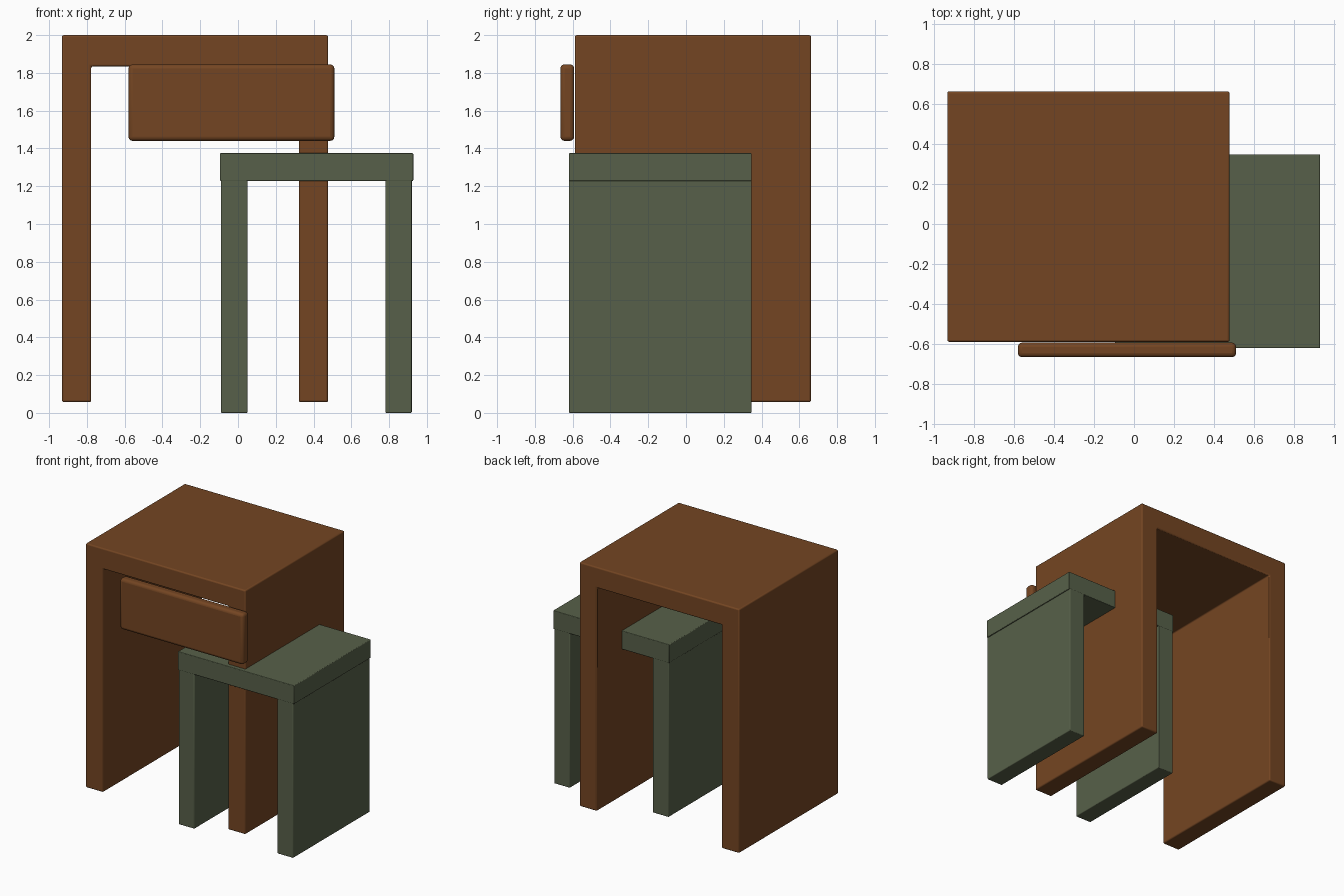
import bpy, bmesh

cube = bpy.data.objects.get("Cube")
if cube:
    bpy.data.objects.remove(cube, do_unlink=True)


def material(name, rgb):
    mat = bpy.data.materials.new(name)
    mat.use_nodes = True
    mat.diffuse_color = (*rgb, 1)
    mat.node_tree.nodes["Principled BSDF"].inputs["Base Color"].default_value = (*rgb, 1)
    return mat


brown = material("walnut brown", (0.175, 0.06, 0.016))
green = material("moss green", (0.096, 0.118, 0.067))


def extrude_profile(name, profile, y0, y1, mat, bevel):
    """Extrude an outline in the XZ plane from y0 to y1 and round its edges."""
    bm = bmesh.new()
    face = bm.faces.new([bm.verts.new((x, y0, z)) for x, z in profile])
    grown = bmesh.ops.extrude_face_region(bm, geom=[face])
    verts = [v for v in grown["geom"] if isinstance(v, bmesh.types.BMVert)]
    bmesh.ops.translate(bm, verts=verts, vec=(0, y1 - y0, 0))
    bmesh.ops.recalc_face_normals(bm, faces=bm.faces)
    mesh = bpy.data.meshes.new(name)
    bm.to_mesh(mesh)
    bm.free()
    mesh.materials.append(mat)
    obj = bpy.data.objects.new(name, mesh)
    bpy.context.collection.objects.link(obj)
    mod = obj.modifiers.new("rounded edges", "BEVEL")
    mod.width = bevel
    mod.segments = 3
    return obj


def rectangle(x0, x1, z0, z1):
    return [(x0, z0), (x1, z0), (x1, z1), (x0, z1)]


def arch(x0, x1, z0, z1, leg, top):
    """Outline of two slab legs joined by a top."""
    return [(x0, z0), (x0 + leg, z0), (x0 + leg, z1 - top), (x1 - leg, z1 - top),
            (x1 - leg, z0), (x1, z0), (x1, z1), (x0, z1)]


# Desk: one continuous slab arch with a loose drawer front
extrude_profile("desk_body", arch(-0.932, 0.477, 0.057, 2.0, 0.155, 0.165),
                -0.588, 0.662, brown, 0.01)
extrude_profile("drawer_front", rectangle(-0.58, 0.51, 1.44, 1.845),
                -0.665, -0.592, brown, 0.022)

# Stool: slab legs under a slightly wider seat
extrude_profile("stool_seat", rectangle(-0.096, 0.928, 1.228, 1.375),
                -0.62, 0.348, green, 0.005)
for side, x in (("right", -0.09), ("left", 0.78)):
    extrude_profile("stool_leg_" + side, rectangle(x, x + 0.14, 0, 1.235),
                    -0.62, 0.348, green, 0.006)

# Smooth the rounded edges only
bpy.ops.object.select_all(action="DESELECT")
for obj in bpy.context.collection.objects:
    if obj.type == "MESH" and obj.modifiers.get("rounded edges"):
        obj.select_set(True)
        bpy.context.view_layer.objects.active = obj
bpy.ops.object.shade_smooth_by_angle()
